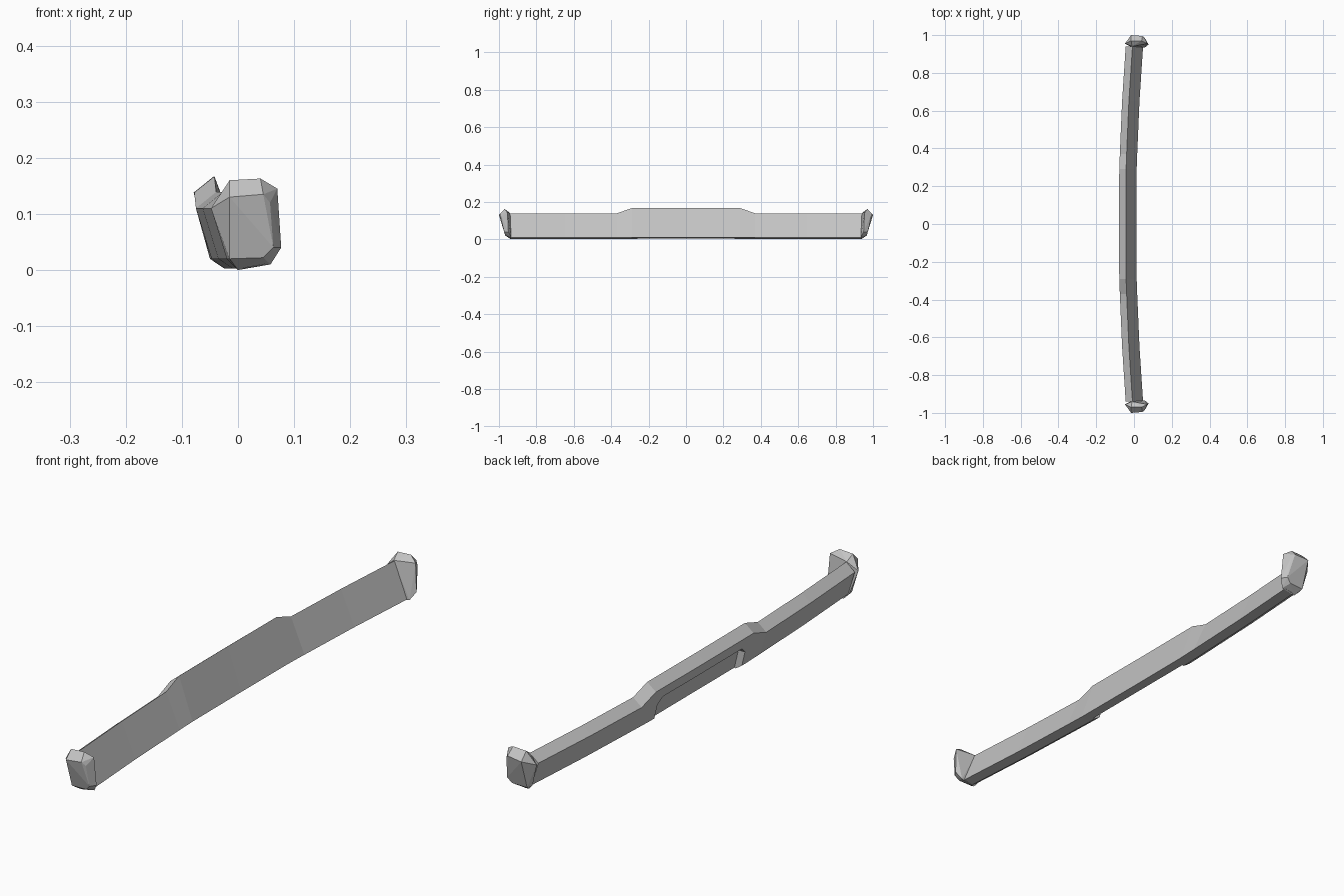
import bpy, bmesh
from mathutils import Vector

if "Cube" in bpy.data.objects:
    bpy.data.objects.remove(bpy.data.objects["Cube"], do_unlink=True)

grey = bpy.data.materials.new("light grey")
grey.use_nodes = True
grey.diffuse_color = (0.55, 0.55, 0.55, 1)
grey.node_tree.nodes["Principled BSDF"].inputs["Base Color"].default_value = grey.diffuse_color


def finish(name, bm):
    bmesh.ops.recalc_face_normals(bm, faces=bm.faces[:])
    mesh = bpy.data.meshes.new(name)
    bm.to_mesh(mesh)
    bm.free()
    mesh.materials.append(grey)
    obj = bpy.data.objects.new(name, mesh)
    bpy.context.collection.objects.link(obj)
    return obj


def loft(name, rings):
    bm = bmesh.new()
    loops = [[bm.verts.new(p) for p in ring] for ring in rings]
    n = len(loops[0])
    for a, b in zip(loops, loops[1:]):
        for i in range(n):
            j = (i + 1) % n
            bm.faces.new((a[i], a[j], b[j], b[i]))
    bm.faces.new(loops[0])
    bm.faces.new(reversed(loops[-1]))
    return finish(name, bm)


# Main bar: one leaning profile swept along a gentle bow, raised at the centre
def bar_ring(y, bow, rise):
    profile = [(-0.078, 0.11 + rise), (-0.042, 0.139 + rise), (0.014, 0.01),
               (-0.025, 0.003), (-0.05, 0.02)]
    return [(x + bow, y, z) for x, z in profile]


half = [(0.29, 0, 0.028), (0.37, 0.003, 0), (0.65, 0.015, 0), (0.94, 0.034, 0)]
stations = [(-y, b, r) for y, b, r in reversed(half)] + [(0, -0.001, 0.028)] + half
bar = loft("bumper_bar", [bar_ring(*s) for s in stations])

# Plate recess in the outer face, with clipped upper corners
outline = [(-0.26, -0.05), (0.26, -0.05), (0.26, 0.075), (0.235, 0.098),
           (-0.235, 0.098), (-0.26, 0.075)]
cutter = loft("recess_cutter", [[(x - 0.24 * z, y, z) for y, z in outline]
                                for x in (-0.15, -0.018)])
cutter.hide_render = True
cut = bar.modifiers.new("plate_recess", "BOOLEAN")
cut.object = cutter
cut.operation = "DIFFERENCE"
cut.solver = "EXACT"
bpy.context.view_layer.objects.active = bar
bpy.ops.object.modifier_apply(modifier=cut.name)
bpy.data.objects.remove(cutter, do_unlink=True)

# Faceted corner caps that wrap round each end, leaning outwards at the top
cap_points = [
    (-0.048, 0.955, 0.11), (-0.015, 1.0, 0.13), (0.045, 0.995, 0.135),
    (0.057, 0.985, 0.12), (0.07, 0.955, 0.145), (-0.015, 0.97, 0.16),
    (0.04, 0.97, 0.163), (-0.01, 0.94, 0.14), (-0.02, 0.94, 0.02),
    (-0.015, 0.965, 0.02), (0.045, 0.967, 0.022), (0.063, 0.972, 0.04),
    (0.077, 0.95, 0.04), (0.058, 0.935, 0.01), (0.0, 0.935, 0.0)]
for name, side in (("front_cap", -1), ("back_cap", 1)):
    bm = bmesh.new()
    for x, y, z in cap_points:
        bm.verts.new(Vector((x, side * y, z)))
    bmesh.ops.convex_hull(bm, input=bm.verts[:])
    bmesh.ops.dissolve_limit(bm, angle_limit=0.12, verts=bm.verts[:], edges=bm.edges[:])
    finish(name, bm)
